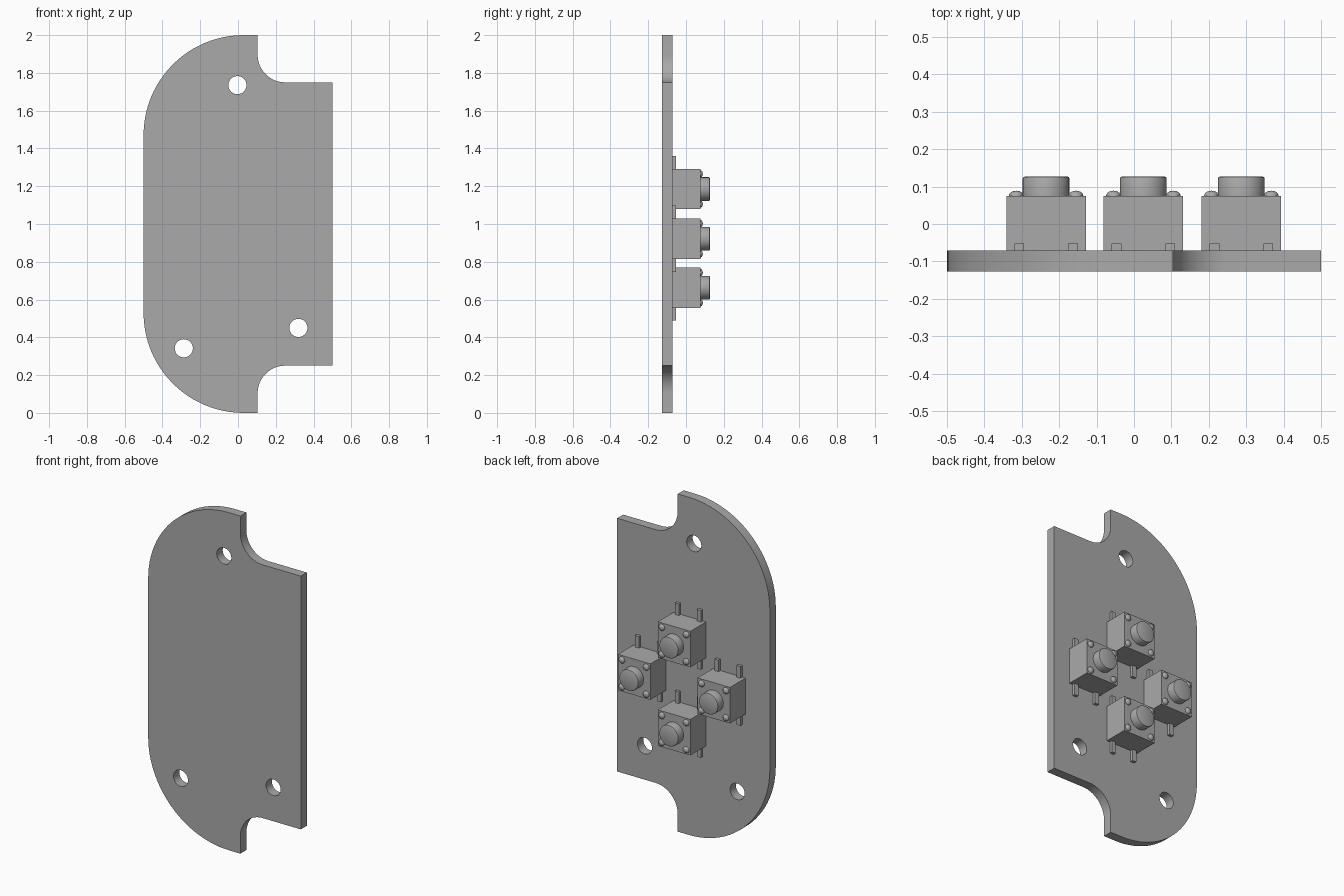
import bpy, bmesh
from math import sin, cos, pi, radians
from mathutils import Matrix, Vector

cube = bpy.data.objects.get("Cube")
if cube:
    bpy.data.objects.remove(cube, do_unlink=True)

grey = bpy.data.materials.new("plain grey")
grey.use_nodes = True
colour = (0.4, 0.4, 0.4, 1)
grey.diffuse_color = colour
grey.node_tree.nodes["Principled BSDF"].inputs["Base Color"].default_value = colour

BACK = -0.0705      # rear face of the board, where the buttons sit
BODY_TOP = 0.0755
CAP_TOP = 0.1265
HALF = 0.1065       # half width of a button body


def arc(cx, cz, r, start, end, n=24):
    angles = [radians(start + (end - start) * i / n) for i in range(n + 1)]
    return [(cx + r * cos(a), cz + r * sin(a)) for a in angles]


def finish(obj, smooth=True):
    obj.data.materials.clear()
    obj.data.materials.append(grey)
    bpy.ops.object.select_all(action='DESELECT')
    obj.select_set(True)
    bpy.context.view_layer.objects.active = obj
    if smooth:
        bpy.ops.object.shade_smooth_by_angle(angle=radians(35))


def add_mesh(name, bm, smooth=True):
    bmesh.ops.recalc_face_normals(bm, faces=bm.faces)
    mesh = bpy.data.meshes.new(name)
    bm.to_mesh(mesh)
    bm.free()
    obj = bpy.data.objects.new(name, mesh)
    bpy.context.collection.objects.link(obj)
    finish(obj, smooth)
    return obj


def box(bm, low, high):
    low, high = Vector(low), Vector(high)
    mat = Matrix.Translation((low + high) / 2) @ Matrix.Diagonal((*(high - low), 1))
    bmesh.ops.create_cube(bm, size=1, matrix=mat)


def turned(bm, x, z, profile, steps=32):
    """Lathe (radius, y) points around an axis pointing along y."""
    verts = [bm.verts.new((x + r, y, z)) for r, y in profile]
    edges = [bm.edges.new(pair) for pair in zip(verts, verts[1:])]
    bmesh.ops.spin(bm, geom=verts + edges, cent=(x, 0, z), axis=(0, 1, 0),
                   angle=2 * pi, steps=steps, use_duplicate=False)
    bmesh.ops.remove_doubles(bm, verts=bm.verts, dist=0.0002)


# Board: lower half of the outline, mirrored upwards, plus three screw holes
lower = arc(0.03, 0.53, 0.53, 180, 270) + [(0.104, 0)]
lower += arc(0.25, 0.104, 0.146, 180, 90, 16) + [(0.5, 0.25)]
outline = lower + [(x, 2 - z) for x, z in reversed(lower)]
holes = [(-0.003, 1.735), (-0.287, 0.342), (0.32, 0.45)]
loops = [outline] + [arc(x, z, 0.048, 0, 360, 32)[:-1] for x, z in holes]

curve = bpy.data.curves.new("board", 'CURVE')
curve.dimensions = '2D'
curve.fill_mode = 'BOTH'
curve.extrude = 0.028
for loop in loops:
    spline = curve.splines.new('POLY')
    spline.points.add(len(loop) - 1)
    for point, (x, z) in zip(spline.points, loop):
        point.co = (x, z, 0, 1)
    spline.use_cyclic_u = True
board_curve = bpy.data.objects.new("board_outline", curve)
bpy.context.collection.objects.link(board_curve)
bpy.context.view_layer.update()
evaluated = board_curve.evaluated_get(bpy.context.evaluated_depsgraph_get())
bm = bmesh.new()
bm.from_mesh(evaluated.to_mesh())
evaluated.to_mesh_clear()
bpy.data.objects.remove(board_curve, do_unlink=True)
bmesh.ops.remove_doubles(bm, verts=bm.verts, dist=0.0001)
bm.transform(Matrix.Translation((0, BACK - 0.028, 0)) @ Matrix.Rotation(pi / 2, 4, 'X'))
add_mesh("board", bm)

# Push buttons in a diamond on the rear face
buttons = {"top": (0.025, 1.185), "bottom": (0.025, 0.663),
           "left": (0.287, 0.922), "right": (-0.235, 0.922)}
corners = [(sx, sz) for sx in (-1, 1) for sz in (-1, 1)]

for side, (x, z) in buttons.items():
    # Square body
    bm = bmesh.new()
    box(bm, (x - HALF, BACK, z - HALF), (x + HALF, BODY_TOP, z + HALF))
    add_mesh(side + "_button_body", bm, False)

    # Round cap with a softened rim
    bm = bmesh.new()
    turned(bm, x, z, [(0.0625, BODY_TOP - 0.002), (0.0625, CAP_TOP - 0.005),
                      (0.061, CAP_TOP - 0.0015), (0.0575, CAP_TOP), (0, CAP_TOP)])
    add_mesh(side + "_button_cap", bm)

    # Domed rivets at the corners
    bm = bmesh.new()
    dome = [(0.0195 * cos(i * pi / 10), BODY_TOP + 0.0135 * sin(i * pi / 10))
            for i in range(6)]
    for sx, sz in corners:
        turned(bm, x + sx * 0.08, z + sz * 0.08, dome, 16)
    add_mesh(side + "_button_rivets", bm)

    # Flat legs sticking out above and below
    bm = bmesh.new()
    for sx, sz in corners:
        ends = sorted((z + sz * (HALF - 0.005), z + sz * 0.175))
        cx = x + sx * 0.072
        box(bm, (cx - 0.013, BACK, ends[0]), (cx + 0.013, BACK + 0.018, ends[1]))
    add_mesh(side + "_button_legs", bm, False)
